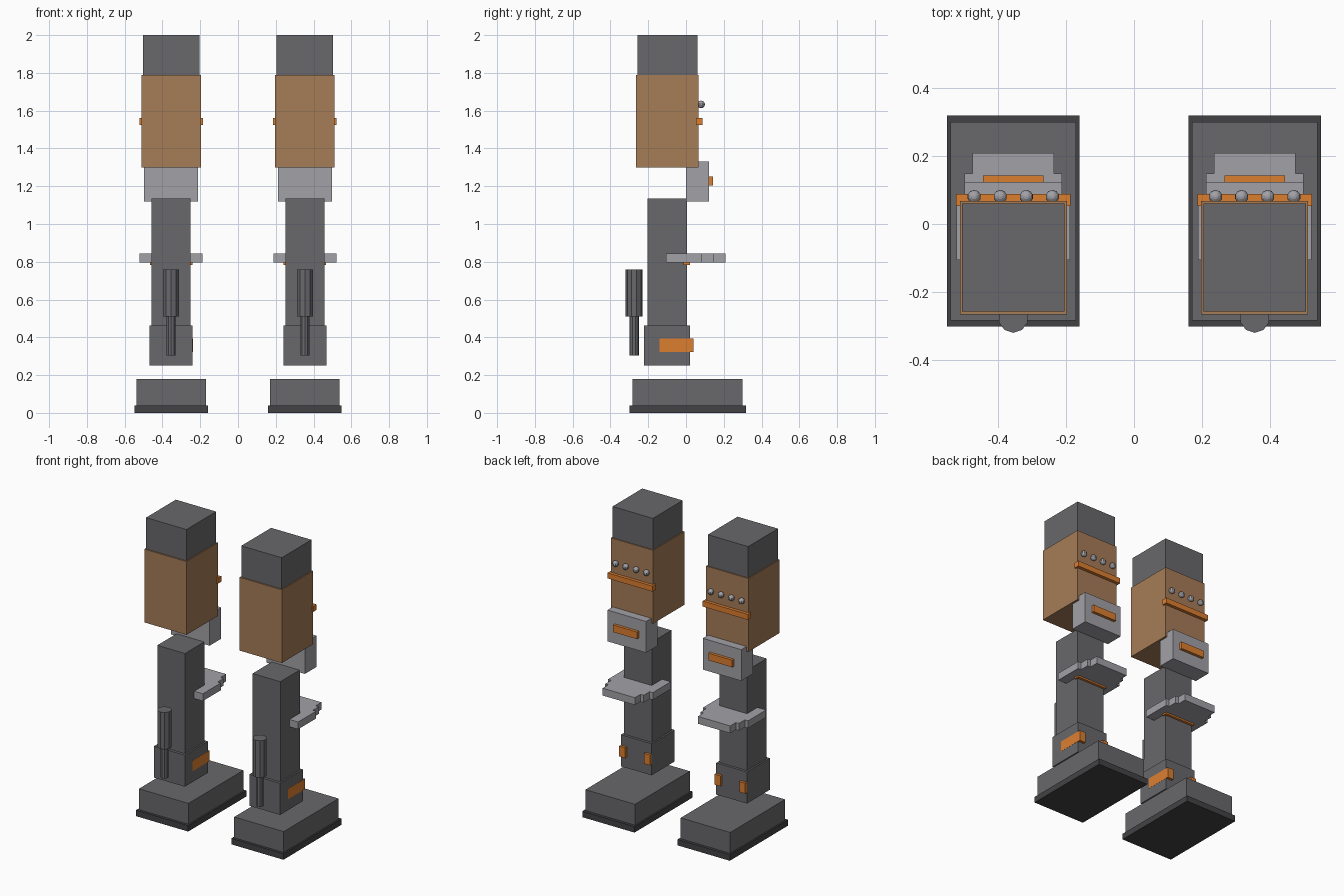
import bpy, bmesh

if "Cube" in bpy.data.objects:
    bpy.data.objects.remove(bpy.data.objects["Cube"])

def material(name, rgb):
    m = bpy.data.materials.new(name)
    m.diffuse_color = (*rgb, 1)
    m.use_nodes = True
    m.node_tree.nodes["Principled BSDF"].inputs["Base Color"].default_value = m.diffuse_color
    return m

DARK = material("dark_grey", (0.14, 0.14, 0.15))
BLACK = material("sole_grey", (0.055, 0.055, 0.06))
LIGHT = material("light_grey", (0.36, 0.36, 0.39))
TAN = material("tan", (0.38, 0.2, 0.095))
ORANGE = material("orange", (0.72, 0.21, 0.03))

def finish(name, bm, mat):
    bmesh.ops.recalc_face_normals(bm, faces=bm.faces)
    me = bpy.data.meshes.new(name)
    bm.to_mesh(me)
    bm.free()
    me.materials.append(mat)
    ob = bpy.data.objects.new(name, me)
    bpy.context.collection.objects.link(ob)
    return ob

def prism(name, pts, z0, z1, mat):
    """Extrude an xy outline from z0 to z1."""
    bm = bmesh.new()
    face = bm.faces.new([bm.verts.new((x, y, z0)) for x, y in pts])
    ext = bmesh.ops.extrude_face_region(bm, geom=[face])
    up = [v for v in ext["geom"] if isinstance(v, bmesh.types.BMVert)]
    bmesh.ops.translate(bm, verts=up, vec=(0, 0, z1 - z0))
    return finish(name, bm, mat)

def box(name, x, y, z, mat):
    (x0, x1), (y0, y1) = x, y
    return prism(name, [(x0, y0), (x1, y0), (x1, y1), (x0, y1)], *z, mat)

def cylinder(name, loc, r, z0, z1, mat, sides=10):
    bm = bmesh.new()
    bmesh.ops.create_cone(bm, cap_ends=True, segments=sides, radius1=r, radius2=r, depth=z1 - z0)
    bmesh.ops.translate(bm, verts=bm.verts, vec=(*loc, (z0 + z1) / 2))
    return finish(name, bm, mat)

def ball(name, loc, r, mat):
    bm = bmesh.new()
    bmesh.ops.create_uvsphere(bm, u_segments=10, v_segments=8, radius=r)
    bmesh.ops.translate(bm, verts=bm.verts, vec=loc)
    return finish(name, bm, mat)

for side, cx in (("left", -0.354), ("right", 0.354)):
    def wide(half, cx=cx):
        return (cx - half, cx + half)

    # foot
    box(f"{side}_sole", wide(0.194), (-0.30, 0.318), (0, 0.04), BLACK)
    box(f"{side}_foot", wide(0.184), (-0.283, 0.299), (0.036, 0.18), DARK)

    # ankle with two orange blocks at the back corners
    box(f"{side}_ankle", wide(0.114), (-0.222, 0.022), (0.25, 0.462), DARK)
    box(f"{side}_ankle_block_outer", (cx + 0.07, cx + 0.115), (-0.14, 0.04), (0.323, 0.393), ORANGE)
    box(f"{side}_ankle_block_inner", (cx - 0.113, cx - 0.07), (-0.14, 0.04), (0.323, 0.393), ORANGE)

    # shin, stepped plate and its trim
    box(f"{side}_shin", wide(0.103), (-0.204, 0.005), (0.45, 1.135), DARK)
    half = [(0.167, -0.106), (0.167, 0.085), (0.143, 0.085),
            (0.143, 0.148), (0.12, 0.148), (0.12, 0.208)]
    outline = [(cx + x, y) for x, y in half] + [(cx - x, y) for x, y in reversed(half)]
    prism(f"{side}_shin_plate", outline, 0.795, 0.844, LIGHT)
    box(f"{side}_shin_trim", wide(0.113), (-0.013, 0.021), (0.784, 0.82), ORANGE)

    # piston in front of the shin
    cylinder(f"{side}_piston_sleeve", (cx, -0.275), 0.044, 0.51, 0.758, DARK)
    cylinder(f"{side}_piston_rod", (cx, -0.275), 0.025, 0.305, 0.52, DARK)

    # knee guard
    box(f"{side}_knee_guard", wide(0.143), (0.0, 0.123), (1.12, 1.33), LIGHT)
    box(f"{side}_knee_stripe", wide(0.089), (0.11, 0.142), (1.204, 1.252), ORANGE)

    # thigh and its armour
    box(f"{side}_thigh", wide(0.15), (-0.256, 0.06), (1.31, 2.0), DARK)
    box(f"{side}_thigh_armour", wide(0.157), (-0.265, 0.067), (1.298, 1.79), TAN)
    box(f"{side}_thigh_strip", wide(0.168), (0.053, 0.088), (1.523, 1.56), ORANGE)
    for i in range(4):
        ball(f"{side}_thigh_rivet_{i + 1}", (cx + (i - 1.5) * 0.0765, 0.08, 1.633), 0.02, LIGHT)
